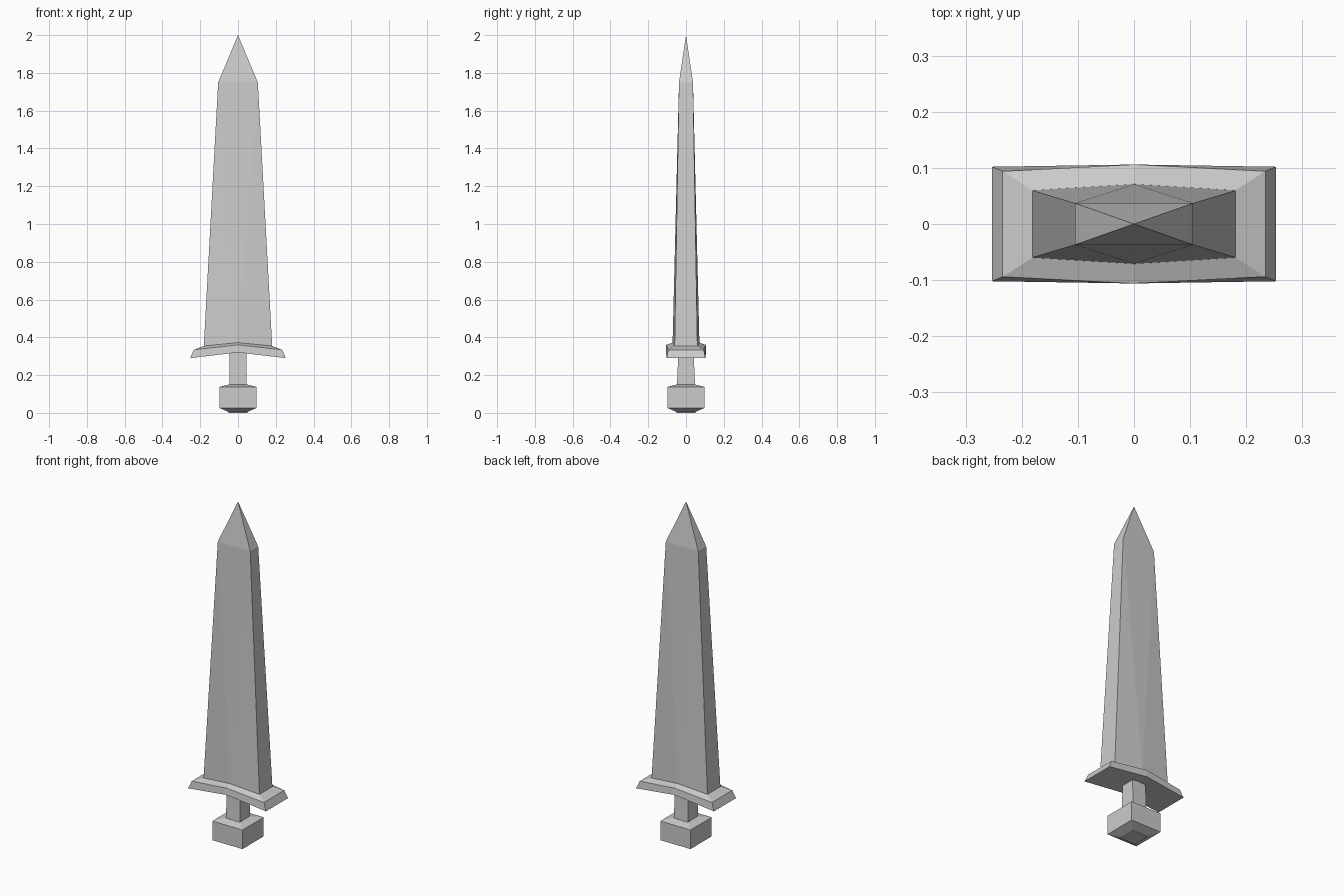
import bpy
import bmesh

if "Cube" in bpy.data.objects:
    bpy.data.objects.remove(bpy.data.objects["Cube"])


def ring(x, y, z, mid_y=None, mid_z=None):
    """Rectangle section, optionally with a raised middle point on front and back."""
    if mid_y is None:
        return [(-x, -y, z), (x, -y, z), (x, y, z), (-x, y, z)]
    return [(-x, -y, z), (0, -mid_y, mid_z), (x, -y, z),
            (x, y, z), (0, mid_y, mid_z), (-x, y, z)]


def cap(bm, loop):
    """Close a section; six-point sections fold along their middle line."""
    if len(loop) == 6:
        a, b, c, d, e, f = loop
        bm.faces.new((a, b, e, f))
        bm.faces.new((b, c, d, e))
    else:
        bm.faces.new(loop)


def loft(name, rings):
    bm = bmesh.new()
    loops = [[bm.verts.new(p) for p in r] for r in rings]
    for low, high in zip(loops, loops[1:]):
        n = len(low)
        for i in range(n):
            j = (i + 1) % n
            bm.faces.new((low[i], low[j], high[j], high[i]))
    cap(bm, loops[0])
    cap(bm, loops[-1])
    return finish(name, bm)


def finish(name, bm):
    bmesh.ops.recalc_face_normals(bm, faces=bm.faces)
    mesh = bpy.data.meshes.new(name)
    bm.to_mesh(mesh)
    bm.free()
    obj = bpy.data.objects.new(name, mesh)
    bpy.context.collection.objects.link(obj)
    return obj


# Pommel: block with chamfered top and bottom
loft("pommel", [ring(0.05, 0.05, 0.005), ring(0.098, 0.098, 0.026),
                ring(0.098, 0.098, 0.138), ring(0.048, 0.048, 0.15)])
loft("pommel_base", [ring(0.05, 0.05, 0.0), ring(0.05, 0.05, 0.006)])

# Grip: slightly tapered square bar
loft("grip", [ring(0.045, 0.048, 0.145), ring(0.044, 0.04, 0.325)])

# Guard: bent plate with sloping ends and a bevel up to the blade
loft("guard", [ring(0.253, 0.102, 0.29, 0.106, 0.32),
               ring(0.234, 0.094, 0.334, 0.106, 0.36),
               ring(0.181, 0.06, 0.354, 0.071, 0.372)])

# Blade: tapered body with triangular facets, ending in a four-sided point
bm = bmesh.new()
base = [bm.verts.new(p) for p in ring(0.181, 0.06, 0.354, 0.071, 0.372)]
top = [bm.verts.new(p) for p in ring(0.105, 0.037, 1.75)]
tip = bm.verts.new((0, 0, 2.0))
a, b, c, d, e, f = base
for left, mid, right, t0, t1 in ((a, b, c, top[0], top[1]),
                                 (d, e, f, top[2], top[3])):
    bm.faces.new((left, mid, t0))
    bm.faces.new((mid, t1, t0))
    bm.faces.new((mid, right, t1))
bm.faces.new((c, d, top[2], top[1]))
bm.faces.new((f, a, top[0], top[3]))
for i in range(4):
    bm.faces.new((top[i], top[(i + 1) % 4], tip))
cap(bm, base)
finish("blade", bm)
